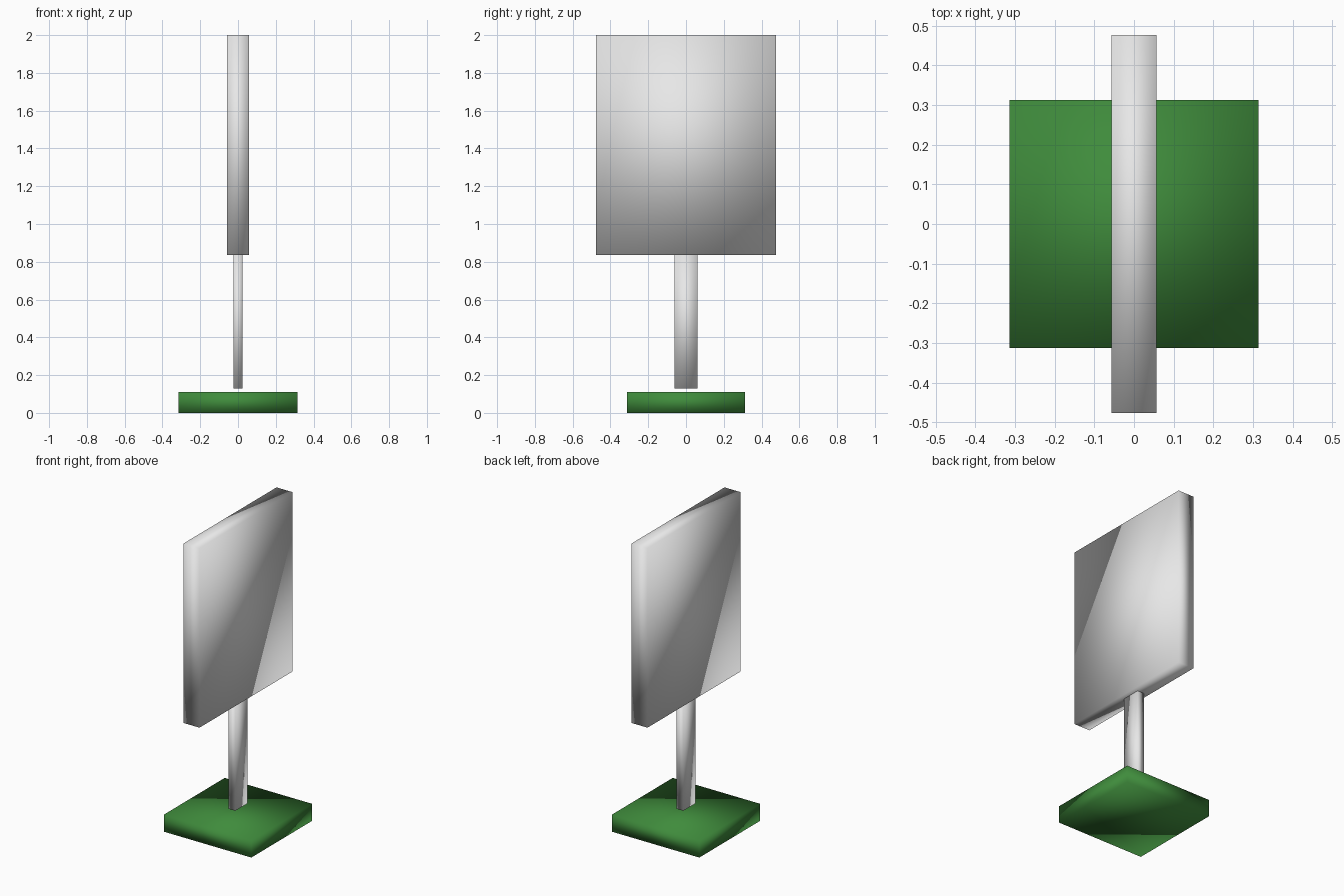
import bpy

if "Cube" in bpy.data.objects:
    bpy.data.objects.remove(bpy.data.objects["Cube"])


def material(name, rgb):
    mat = bpy.data.materials.new(name)
    mat.diffuse_color = (*rgb, 1.0)
    mat.use_nodes = True
    mat.node_tree.nodes["Principled BSDF"].inputs["Base Color"].default_value = mat.diffuse_color
    return mat


def box(name, half_x, half_y, z_low, z_high, mat):
    """Smooth-shaded box centred on the z axis."""
    bpy.ops.mesh.primitive_cube_add(size=2)
    obj = bpy.context.object
    obj.name = name
    for v in obj.data.vertices:
        v.co.x *= half_x
        v.co.y *= half_y
        v.co.z = z_high if v.co.z > 0 else z_low
    obj.data.materials.append(mat)
    bpy.ops.object.shade_smooth()
    return obj


light_grey = material("light grey", (0.8, 0.8, 0.8))
green = material("green", (0.05, 0.26, 0.045))

# Ground slab, with the post floating just above it
box("base", 0.314, 0.312, 0.0, 0.11, green)
# Flat post
box("post", 0.024, 0.062, 0.13, 0.84, light_grey)
# Sign board
box("sign_panel", 0.057, 0.476, 0.836, 2.0, light_grey)
